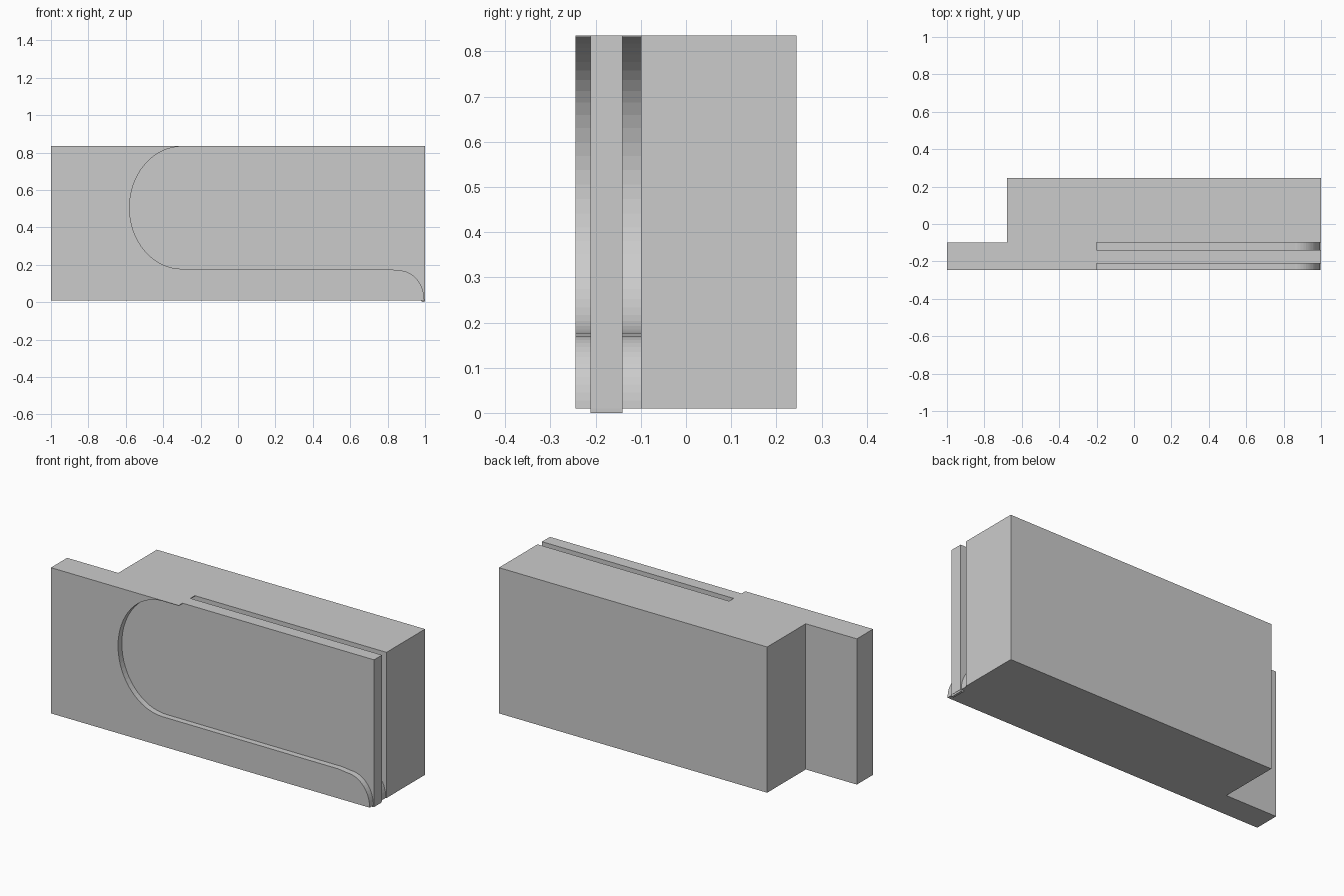
import bpy, bmesh
from math import sin, cos, pi, radians

if "Cube" in bpy.data.objects:
    bpy.data.objects.remove(bpy.data.objects["Cube"])

Z0, Z1 = 0.01, 0.835
Y_FRONT, Y_WEB0, Y_WEB1, Y_SEAM, Y_BACK = -0.245, -0.211, -0.14, -0.1, 0.245


def prism(name, profile, y0, y1):
    """Extrude an (x, z) outline from y0 to y1."""
    bm = bmesh.new()
    face = bm.faces.new([bm.verts.new((x, y0, z)) for x, z in profile])
    ext = bmesh.ops.extrude_face_region(bm, geom=[face])
    moved = [v for v in ext["geom"] if isinstance(v, bmesh.types.BMVert)]
    bmesh.ops.translate(bm, verts=moved, vec=(0, y1 - y0, 0))
    bmesh.ops.recalc_face_normals(bm, faces=bm.faces)
    mesh = bpy.data.meshes.new(name)
    bm.to_mesh(mesh)
    bm.free()
    obj = bpy.data.objects.new(name, mesh)
    bpy.context.collection.objects.link(obj)
    return obj


def arc(cx, cz, rx, rz, a0, a1, n):
    angles = [radians(a0 + (a1 - a0) * i / n) for i in range(n + 1)]
    return [(cx + rx * cos(a), cz + rz * sin(a)) for a in angles]


def rect(x0, x1, z0=Z0, z1=Z1):
    return [(x0, z0), (x1, z0), (x1, z1), (x0, z1)]


# Front plate, full length, and the shorter thick block behind it
plate = prism("front_plate", rect(-1, 1), Y_FRONT, Y_SEAM)
prism("rear_block", rect(-0.68, 1), Y_SEAM, Y_BACK)

# Pocket outline: rounded left end, flat floor, rounded drop at the right
pocket = [(1.1, 0.95), (-0.2, 0.95), (-0.2, 0.832)]
pocket += arc(-0.3, 0.505, 0.28, 0.327, 90, 270, 32)
pocket += [(0.8, 0.177)]
pocket += arc(0.86, Z0, 0.136, 0.16, 90, 0, 14)
pocket += [(0.996, -0.1), (1.1, -0.1)]

# Matching pockets on both sides leave a thin web in the middle
for side, y0, y1 in (("front", -0.3, Y_WEB0), ("rear", Y_WEB1, Y_SEAM + 0.05)):
    cutter = prism(side + "_pocket_cutter", pocket, y0, y1)
    cutter.hide_render = True
    cutter.hide_set(True)
    mod = plate.modifiers.new(side + "_pocket", "BOOLEAN")
    mod.operation = "DIFFERENCE"
    mod.solver = "EXACT"
    mod.object = cutter

# Small toe under the right end of the web
prism("web_toe", [(0.975, 0.012), (0.985, 0.0), (0.998, 0.0), (1.0, 0.03)],
      Y_WEB0, Y_WEB1)
